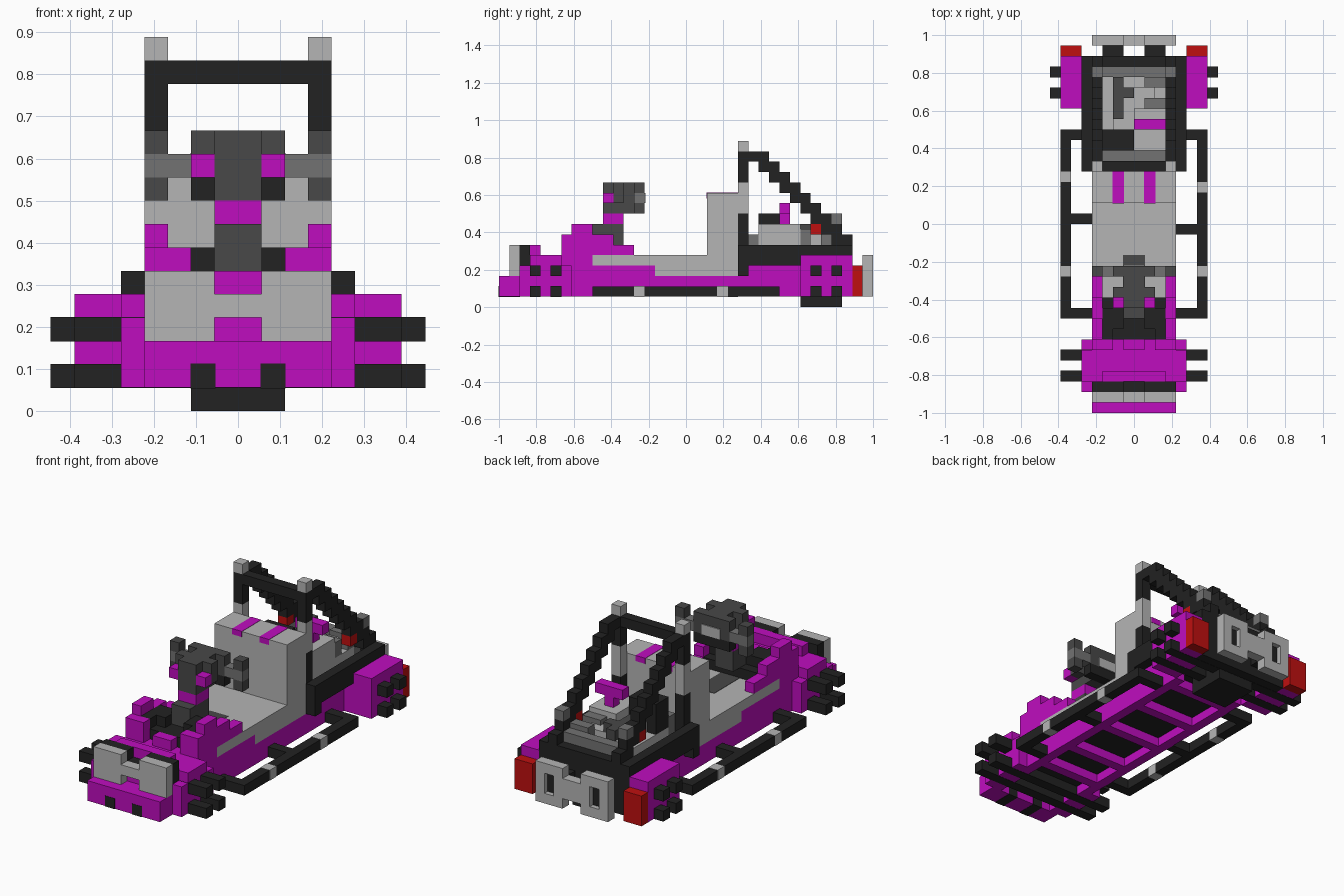
import bpy
import bmesh

cube = bpy.data.objects.get("Cube")
if cube:
    bpy.data.objects.remove(cube, do_unlink=True)

UNIT = 1 / 18  # edge length of one block


def material(name, r, g, b):
    mat = bpy.data.materials.new(name)
    mat.use_nodes = True
    mat.diffuse_color = (r, g, b, 1)
    mat.node_tree.nodes["Principled BSDF"].inputs["Base Color"].default_value = (r, g, b, 1)
    return mat


MAGENTA = material("magenta_paint", .52, .004, .52)
LIGHT = material("light_grey", .46, .46, .46)
MID = material("mid_grey", .17, .17, .17)
DARK = material("dark_grey", .065, .065, .065)
BLACK = material("black", .016, .016, .016)
RED = material("red_lamp", .52, .005, .005)


def block(name, mat, x, y, z, mirror=False, grow=0):
    """Box given as ranges of block units; mirror adds its twin across x = 0."""
    bm = bmesh.new()
    ranges = [x, (-x[1], -x[0])] if mirror else [x]
    for span in ranges:
        made = bmesh.ops.create_cube(bm, size=1)["verts"]
        for v in made:
            for axis, (low, high) in enumerate((span, y, z)):
                v.co[axis] = (high + grow if v.co[axis] > 0 else low - grow) * UNIT
    mesh = bpy.data.meshes.new(name)
    bm.to_mesh(mesh)
    bm.free()
    mesh.materials.append(mat)
    obj = bpy.data.objects.new(name, mesh)
    bpy.context.collection.objects.link(obj)
    return obj


def pair(name, mat, x, y, z, grow=0):
    return block(name, mat, x, y, z, True, grow)


# Chassis and open underframe
block("nose_body", MAGENTA, (-4, 4), (-16, -11), (2, 4))
block("nose_deck", MAGENTA, (-4, 4), (-15, -9), (4, 5))
block("front_chassis", MAGENTA, (-4, 4), (-11, -3), (2, 4))
block("middle_chassis", MAGENTA, (-4, 4), (-3, 5), (2, 3))
block("rear_chassis", MAGENTA, (-4, 4), (5, 15), (2, 4))
block("floor_panel", BLACK, (-3, 3), (-16, 15), (1.9, 2))
pair("underframe_rail", MAGENTA, (3, 4), (-16, 11), (1, 2))
for y in (-10, -6, -1, 4, 9):
    block("underframe_rib", MAGENTA, (-3, 3), (y, y + 1), (1, 2))
block("rear_skid", BLACK, (-2, 2), (11, 15), (0, 2))

# Front bumper, badge plate and fenders
block("front_bumper", MAGENTA, (-4, 4), (-18, -16), (1, 3))
pair("bumper_notch", BLACK, (1, 2), (-18, -16), (1, 2), grow=.03)
pair("front_plate_side", LIGHT, (1, 4), (-17, -16), (3, 6))
block("front_plate_bridge", LIGHT, (-1, 1), (-17, -16), (4, 5))
pair("plate_backing_side", BLACK, (1, 4), (-16, -15), (4, 6))
block("plate_backing_middle", BLACK, (-1, 1), (-16, -15), (4, 5))
block("nose_ridge", MAGENTA, (-3, 3), (-15, -14), (5, 6))
pair("front_fender", MAGENTA, (4, 5), (-16, -11), (1, 4))
pair("front_fender_top", MAGENTA, (4, 5), (-15, -12), (4, 5))

# Wheels as paired bars running the full width
for y, reach in ((-15, 7), (-13, 7), (12, 8), (14, 8)):
    for z in (1, 3):
        block("wheel_bar", BLACK, (-reach, reach), (y, y + 1), (z, z + 1), grow=.02)

# Cockpit sides and dashboard
pair("cockpit_side", MAGENTA, (3, 4), (-12, -5), (5, 6))
pair("cockpit_side_step", MAGENTA, (3, 4), (-12, -7), (6, 7))
pair("cockpit_side_peak", MAGENTA, (3, 4), (-11, -9), (7, 8))
pair("cowl", MAGENTA, (2, 3), (-12, -11), (5, 7))
block("cowl_middle", MAGENTA, (-1, 1), (-12, -11), (5, 6))
block("dashboard", BLACK, (-3, 3), (-11, -7), (5, 6))
pair("dashboard_step", BLACK, (1, 2), (-10, -8), (6, 7))
pair("dashboard_corner", BLACK, (2, 3), (-11, -8), (6, 7))

# Steering column, screen and grips
block("column_base", DARK, (-1, 1), (-9, -6), (6, 8))
block("column_foot", DARK, (-1, 1), (-7, -3), (4, 5), grow=.03)
block("column_neck", MAGENTA, (-1, 1), (-8, -6), (8, 9))
block("steering_head", DARK, (-1, 1), (-8, -5), (9, 12))
pair("head_light", MAGENTA, (1, 2), (-8, -7), (10, 11))
pair("head_cheek", DARK, (1, 2), (-7, -6), (10, 12))
block("screen_frame", DARK, (-2, 2), (-5, -4), (10, 12))
block("screen_lower_edge", BLACK, (-2, 2), (-5, -4), (9, 10))
block("screen_face", LIGHT, (-1, 1), (-4, -3.9), (10, 11))
pair("grip_arm", MID, (2, 4), (-5, -4), (10, 11))
pair("grip_lower", DARK, (3, 4), (-5, -4), (9, 10))
pair("grip_upper", DARK, (3, 4), (-5, -4), (11, 12))

# Seat
block("footwell", LIGHT, (-4, 4), (-9, -3), (4, 5))
block("seat_cushion", LIGHT, (-4, 4), (-3, 5), (3, 5))
block("seat_back", LIGHT, (-4, 4), (2, 5), (5, 11))
pair("seat_stripe", MAGENTA, (1, 2), (2, 5), (10.5, 11), grow=.03)

# Side rails, with offset braces and light bands
for side in (-1, 1):
    def outward(low, high):
        return (low, high) if side > 0 else (-high, -low)
    brace = -1 if side > 0 else 0
    band = 3 if side > 0 else 4
    block("side_rail", BLACK, outward(6, 7), (-9, 9), (1, 2))
    for y in (-9, brace, 8):
        block("rail_brace", BLACK, outward(4, 6), (y, y + 1), (1, 2))
    for y in (-5, band):
        block("rail_band", LIGHT, outward(6, 7), (y, y + 1), (1, 2), grow=.02)

# Roll cage with stepped diagonals
pair("engine_bay_side", BLACK, (4, 5), (5, 15), (4, 6))
pair("engine_bay_pillar", BLACK, (4, 5), (5, 6), (3, 4))
pair("cage_post_lower", BLACK, (3, 4), (5, 6), (4, 9))
pair("cage_post_band", LIGHT, (3, 4), (5, 6), (9, 12))
pair("cage_post_upper", BLACK, (3, 4), (5, 6), (12, 15))
pair("cage_post_cap", LIGHT, (3, 4), (5, 6), (15, 16))
block("cage_crossbar", BLACK, (-3, 3), (5, 6), (14, 15))
for step in range(9):
    y, z = 6 + step, 14 - step
    pair("cage_diagonal", BLACK, (3, 4), (y, y + 2), (z, z + 1))
pair("cage_lamp", RED, (3, 4), (12, 13), (7, 8))

# Engine
block("engine_bay_floor", BLACK, (-4, 4), (5, 15), (4, 5))
block("engine_bed", LIGHT, (-3, 3), (7, 14), (5, 6))
block("engine_front", MID, (-3, 3), (6, 7), (5, 7))
block("engine_core", LIGHT, (-2, 2), (8, 13), (6, 7))
block("engine_head", LIGHT, (0, 3), (7, 11), (6, 8))
block("air_filter", BLACK, (-3, 0), (7, 9), (6, 9))
block("intake_stem", MAGENTA, (1, 2), (9, 10), (8, 9))
block("intake_scoop", MAGENTA, (0, 3), (9, 10), (9, 10))
block("engine_pipe", DARK, (-2, -1), (10, 14), (7, 8))
block("engine_pipe_elbow", DARK, (-1, 0), (12, 13), (7, 8))
for y in (11, 13):
    block("engine_fin", MID, (1, 3), (y, y + 1), (6, 7.5))
block("engine_rear", MID, (-3, 3), (14, 15), (5, 7))
pair("rear_handle", MID, (3, 4), (14, 15), (8, 9))

# Tail with pods, lamps and framed exhausts
block("tail_panel", BLACK, (-5, 5), (15, 16), (1, 6))
pair("rear_pod", MAGENTA, (5, 7), (11, 16), (1, 5))
pair("rear_pod_inner", MAGENTA, (4, 5), (11, 15), (1, 4))
pair("tail_lamp", RED, (5, 7), (16, 17), (1, 4))
pair("exhaust_pipe", BLACK, (1, 3), (16, 17), (2, 4))
for low in (1, 3):
    pair("exhaust_frame_side", LIGHT, (low, low + 1), (17, 18), (1, 5))
for low in (1, 4):
    pair("exhaust_frame_edge", LIGHT, (2, 3), (17, 18), (low, low + 1))
pair("exhaust_opening", BLACK, (2, 3), (17, 17.5), (2, 4))
block("exhaust_link", LIGHT, (-1, 1), (17, 18), (2, 4))
